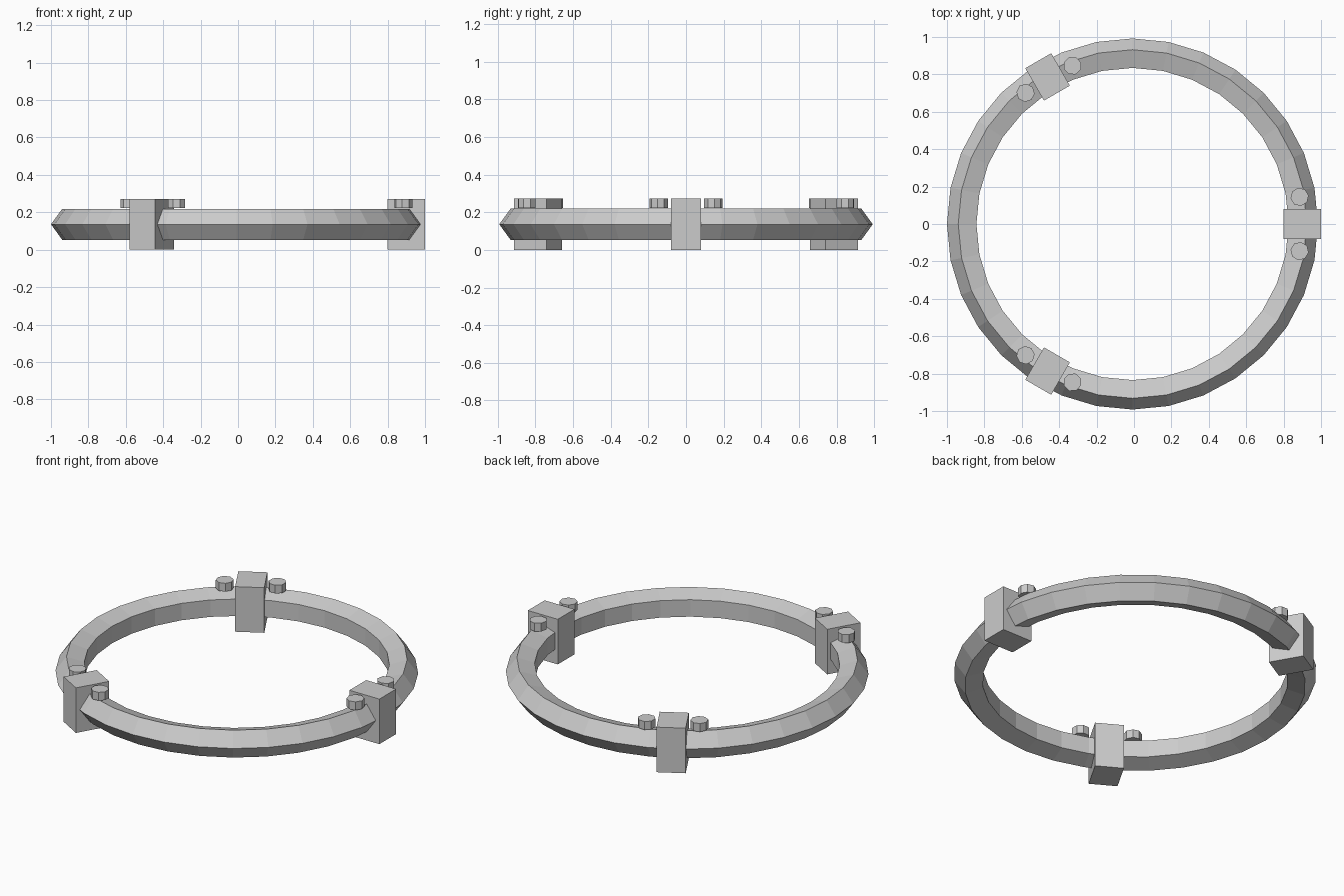
import bpy, math

if "Cube" in bpy.data.objects:
    bpy.data.objects.remove(bpy.data.objects["Cube"])

CX = -0.008          # ring centre, so the whole model is centred
R, TUBE = 0.905, 0.087
H = 0.272            # block height

grey = bpy.data.materials.new("plain grey")
grey.diffuse_color = (0.6, 0.6, 0.6, 1)
grey.use_nodes = True
grey.node_tree.nodes["Principled BSDF"].inputs["Base Color"].default_value = grey.diffuse_color


def finish(name):
    ob = bpy.context.object
    ob.name = name
    ob.data.materials.append(grey)
    return ob


def polar(radius, angle, z):
    return (CX + radius * math.cos(angle), radius * math.sin(angle), z)


# Ring with a five-sided section, point facing outwards
bpy.ops.mesh.primitive_torus_add(major_segments=32, minor_segments=5,
                                 major_radius=R, minor_radius=TUBE,
                                 location=(CX, 0, H / 2))
finish("ring")

for i in range(3):
    a = math.radians(120 * i)
    # Clamp block around the ring
    bpy.ops.mesh.primitive_cube_add(size=1, location=polar(0.908, a, H / 2),
                                    rotation=(0, 0, a))
    block = finish(f"clamp_block_{i + 1}")
    block.scale = (0.2, 0.16, H)
    # Bolt heads on either side of the block
    for side, s in (("left", 1), ("right", -1)):
        b = a + s * math.radians(9.2)
        bpy.ops.mesh.primitive_cylinder_add(vertices=8, radius=0.049, depth=0.05,
                                            location=polar(R, b, H - 0.025),
                                            rotation=(0, 0, b))
        finish(f"bolt_{side}_{i + 1}")
